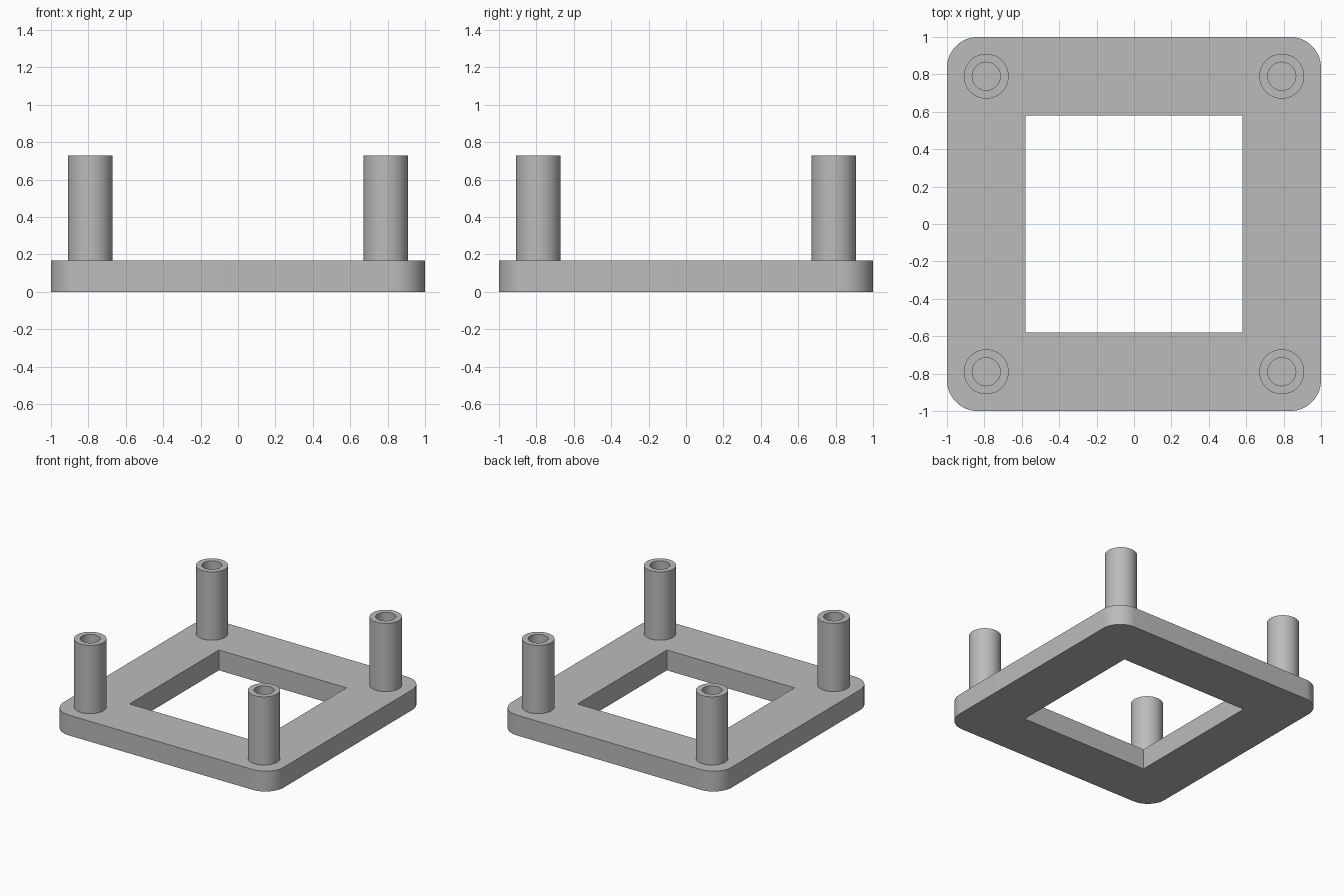
import bpy, bmesh, math

default_cube = bpy.data.objects.get("Cube")
if default_cube:
    bpy.data.objects.remove(default_cube, do_unlink=True)

HALF, OPENING, CORNER_R = 1.0, 0.58, 0.165
PLATE_TOP, POST_TOP = 0.167, 0.728
POST_AT, POST_R, BORE_R = 0.79, 0.12, 0.075
ARC_STEPS, POST_SIDES = 16, 64

grey = bpy.data.materials.new("plain grey")
grey.use_nodes = True
colour = (0.5, 0.5, 0.5, 1)
grey.diffuse_color = colour
grey.node_tree.nodes["Principled BSDF"].inputs["Base Color"].default_value = colour


def finish(bm, name, location=(0, 0, 0)):
    """Turn a bmesh into a shaded object with the grey material."""
    bmesh.ops.recalc_face_normals(bm, faces=bm.faces)
    mesh = bpy.data.meshes.new(name)
    bm.to_mesh(mesh)
    bm.free()
    mesh.materials.append(grey)
    obj = bpy.data.objects.new(name, mesh)
    obj.location = location
    bpy.context.collection.objects.link(obj)
    bpy.ops.object.select_all(action="DESELECT")
    obj.select_set(True)
    bpy.context.view_layer.objects.active = obj
    bpy.ops.object.shade_smooth_by_angle(angle=math.radians(30))
    return obj


# Base frame: four mitred sides with rounded outer corners, extruded upward
bm = bmesh.new()
outer, inner = [], []
for k in range(4):
    turn = k * math.pi / 2
    sx, sy = ((1, 1), (-1, 1), (-1, -1), (1, -1))[k]
    centre = HALF - CORNER_R
    for i in range(ARC_STEPS + 1):
        a = turn + i / ARC_STEPS * math.pi / 2
        outer.append(bm.verts.new((sx * centre + CORNER_R * math.cos(a),
                                   sy * centre + CORNER_R * math.sin(a), 0)))
    inner.append(bm.verts.new((sx * OPENING, sy * OPENING, 0)))
per_corner = ARC_STEPS + 1
for k in range(4):
    start = k * per_corner + ARC_STEPS // 2
    rim = [outer[(start + i) % len(outer)] for i in range(per_corner + 1)]
    bm.faces.new(rim + [inner[(k + 1) % 4], inner[k]])
raised = bmesh.ops.extrude_face_region(bm, geom=bm.faces[:], use_keep_orig=True)
top_verts = [g for g in raised["geom"] if isinstance(g, bmesh.types.BMVert)]
bmesh.ops.translate(bm, verts=top_verts, vec=(0, 0, PLATE_TOP))
finish(bm, "base_frame")


# Hollow corner posts: a wall profile lathed around the post axis
def post(name, x, y):
    bm = bmesh.new()
    profile = ((POST_R, PLATE_TOP), (POST_R, POST_TOP),
               (BORE_R, POST_TOP), (BORE_R, PLATE_TOP))
    rings = []
    for r, z in profile:
        angles = [2 * math.pi * i / POST_SIDES for i in range(POST_SIDES)]
        rings.append([bm.verts.new((r * math.cos(a), r * math.sin(a), z)) for a in angles])
    for low, high in zip(rings, rings[1:]):
        for i in range(POST_SIDES):
            j = (i + 1) % POST_SIDES
            bm.faces.new((low[i], low[j], high[j], high[i]))
    finish(bm, name, (x, y, 0))


for side, sx in (("left", 1), ("right", -1)):
    for end, sy in (("front", -1), ("back", 1)):
        post(f"{end}_{side}_post", sx * POST_AT, sy * POST_AT)
